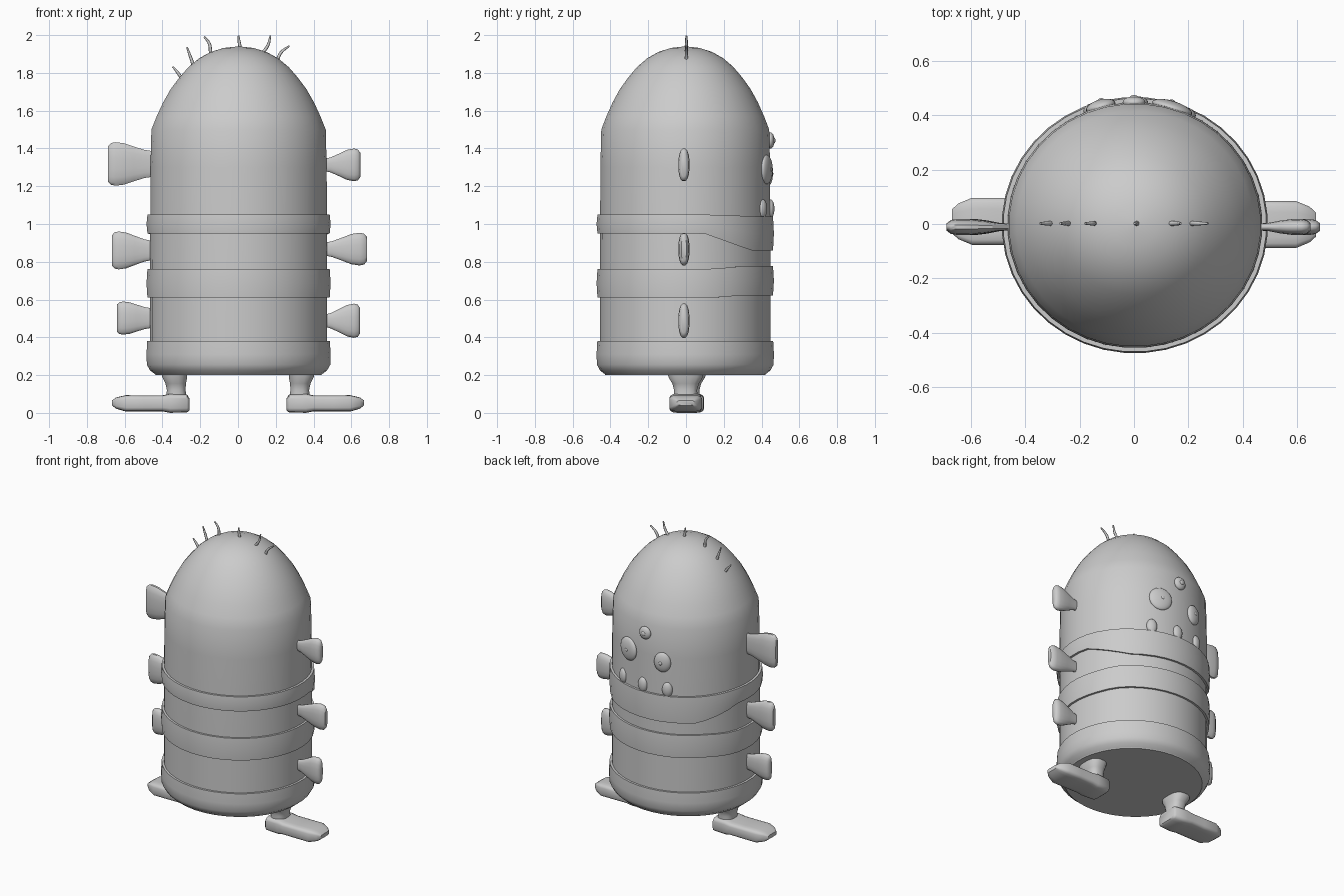
import bpy, bmesh
from math import sin, cos, pi, radians, copysign, sqrt

if "Cube" in bpy.data.objects:
    bpy.data.objects.remove(bpy.data.objects["Cube"])

CX, CY = 0.003, -0.004      # body axis
ASPECT = 0.963              # depth / width of body
SEG = 40


def smooth(ob, angle=35):
    bpy.ops.object.select_all(action='DESELECT')
    bpy.context.view_layer.objects.active = ob
    ob.select_set(True)
    bpy.ops.object.shade_smooth_by_angle(angle=radians(angle))


def loft(name, rings, closed=False, angle=35):
    """Skin a list of point rings; cap the ends, or join last to first."""
    bm = bmesh.new()
    vs = [[bm.verts.new(p) for p in ring] for ring in rings]
    n = len(vs[0])
    pairs = list(zip(vs, vs[1:])) + ([(vs[-1], vs[0])] if closed else [])
    for a, b in pairs:
        for i in range(n):
            j = (i + 1) % n
            bm.faces.new((a[i], a[j], b[j], b[i]))
    if not closed:
        bm.faces.new(vs[0])
        bm.faces.new(vs[-1])
    bmesh.ops.recalc_face_normals(bm, faces=bm.faces)
    me = bpy.data.meshes.new(name)
    bm.to_mesh(me)
    bm.free()
    ob = bpy.data.objects.new(name, me)
    bpy.context.collection.objects.link(ob)
    smooth(ob, angle)
    return ob


def oval(n, a, b, power=1.0):
    """Ellipse points; power below 1 makes it boxier."""
    pts = []
    for i in range(n):
        t = 2 * pi * (i + 0.5) / n
        c, s = cos(t), sin(t)
        pts.append((a * copysign(abs(c) ** power, c), b * copysign(abs(s) ** power, s)))
    return pts


def body_ring(r, z):
    """Horizontal ring round the body; z may depend on the y position."""
    ring = []
    for u, v in oval(SEG, r, r * ASPECT):
        ring.append((CX + u, CY + v, z(v) if callable(z) else z))
    return ring


# Body with domed head
profile = [(0.44, 0.20), (0.47, 0.24), (0.47, 0.8), (0.468, 1.3), (0.463, 1.5),
           (0.435, 1.57), (0.40, 1.645), (0.36, 1.715), (0.315, 1.775), (0.265, 1.832),
           (0.21, 1.877), (0.15, 1.91), (0.08, 1.932), (0.005, 1.94)]
loft("body", [body_ring(r, z) for r, z in profile])


def ramp(flat, face, y0, y1):
    """Height that changes from flat to face towards the face side (+y)."""
    return lambda y: flat + (face - flat) * min(1, max(0, (y - y0) / (y1 - y0)))


# Bands, the top one sagging into a lower lip
for name, lo, hi in (("lip_band", ramp(0.95, 0.86, 0.1, 0.35), ramp(1.05, 1.04, 0.1, 0.4)),
                     ("waist_band", ramp(0.61, 0.622, 0.15, 0.3), ramp(0.762, 0.777, 0.15, 0.3))):
    loft(name, [body_ring(0.45, lo), body_ring(0.484, lo), body_ring(0.489, lambda y: (lo(y) + hi(y)) / 2),
                body_ring(0.484, hi), body_ring(0.45, hi)], closed=True)
loft("base_band", [body_ring(r, z) for r, z in
                   ((0.42, 0.2), (0.437, 0.2), (0.47, 0.225), (0.487, 0.255),
                    (0.489, 0.31), (0.485, 0.38), (0.45, 0.38))], closed=True)

# Side fins: side, tip x, centre z, root half height, tip half height
for i, (side, tip, zc, h0, h1) in enumerate((
        (1, 0.648, 1.313, 0.036, 0.088), (1, 0.683, 0.867, 0.037, 0.088), (1, 0.647, 0.488, 0.036, 0.092),
        (-1, 0.688, 1.318, 0.072, 0.117), (-1, 0.668, 0.86, 0.055, 0.102), (-1, 0.64, 0.502, 0.055, 0.089))):
    rings = []
    for t, k, hy in ((-0.15, -0.15, 0.012), (0.15, 0.1, 0.015), (0.4, 0.5, 0.024), (0.62, 0.87, 0.029),
                     (0.82, 1.0, 0.03), (0.93, 0.9, 0.026), (1.0, 0.55, 0.014)):
        x = 0.465 + (tip - 0.465) * t
        hz = h0 + (h1 - h0) * k
        rings.append([(side * x, -0.011 + u, zc + v) for u, v in oval(16, hy, hz, 0.85)])
    loft(f"fin_{i + 1}", rings, angle=50)

# Legs and outward-pointing feet
for side, yc in ((1, -0.002), (-1, 0.01)):
    name = "right" if side > 0 else "left"
    leg = [(0.335, 0.068, 0.10, 0.23), (0.335, 0.067, 0.098, 0.19), (0.33, 0.055, 0.075, 0.155),
           (0.327, 0.05, 0.065, 0.12), (0.327, 0.06, 0.07, 0.06)]
    loft(f"{name}_leg", [[(side * (x + u), v * 0.95 + yc, z) for u, v in oval(16, hx, hy, 0.75)]
                         for x, hx, hy, z in leg])
    foot = [(0.258, 0.012, 0.078, 0.070), (0.27, 0.002, 0.098, 0.083), (0.36, 0.0, 0.102, 0.087),
            (0.40, 0.008, 0.093, 0.087), (0.50, 0.007, 0.093, 0.087), (0.595, 0.007, 0.094, 0.087),
            (0.645, 0.022, 0.082, 0.066), (0.668, 0.04, 0.066, 0.045)]
    loft(f"{name}_foot", [[(side * x, yc + u, (lo + hi) / 2 + v) for u, v in oval(16, hy, (hi - lo) / 2, 0.4)]
                          for x, lo, hi, hy in foot], angle=45)


def bead(name, x, z, rx, ry, rz, out=0.0):
    """Flattened ball sitting on the back surface of the body, facing outwards."""
    y = ASPECT * sqrt(0.468 ** 2 - x * x) + CY + out
    bpy.ops.mesh.primitive_uv_sphere_add(segments=20, ring_count=12, radius=1, location=(x, y, z))
    ob = bpy.context.object
    ob.name = name
    ob.scale = (rx, ry, rz)
    ob.rotation_euler.z = -x / 0.46
    smooth(ob, 60)


# Eyes with pupils
for name, x, z, rx, ry, rz, p in (("large_eye", 0.14, 1.288, 0.077, 0.026, 0.078, 0.012),
                                  ("medium_eye", -0.122, 1.265, 0.056, 0.026, 0.067, 0.012),
                                  ("small_eye", 0.0, 1.442, 0.042, 0.022, 0.043, 0.015)):
    bead(name, x, z, rx, ry, rz)
    bead(name + "_pupil", x, z, p, 0.008, p, ry - 0.003)

# Teeth rising from the lip
for i, x in enumerate((0.195, 0.018, -0.153)):
    bead(f"tooth_{i + 1}", x, 1.08, 0.034, 0.022, 0.05)

# Hair wisps: base, bend and tip in the x-z plane
for i, pts in enumerate((((-0.295, 1.765), (-0.318, 1.80), (-0.345, 1.833)),
                         ((-0.235, 1.835), (-0.25, 1.88), (-0.27, 1.935)),
                         ((-0.145, 1.90), (-0.152, 1.955), (-0.18, 1.992)),
                         ((0.012, 1.93), (0.006, 1.965), (0.003, 1.997)),
                         ((0.125, 1.90), (0.158, 1.945), (0.172, 1.997)),
                         ((0.205, 1.86), (0.228, 1.908), (0.272, 1.943)))):
    cu = bpy.data.curves.new(f"hair_{i + 1}", 'CURVE')
    cu.dimensions = '3D'
    cu.bevel_depth = 0.009
    cu.bevel_resolution = 2
    cu.resolution_u = 5
    cu.use_fill_caps = True
    sp = cu.splines.new('BEZIER')
    sp.bezier_points.add(2)
    for bp, (x, z), r in zip(sp.bezier_points, pts, (1.0, 0.9, 0.5)):
        bp.co = (x, 0.002, z)
        bp.radius = r
        bp.handle_left_type = bp.handle_right_type = 'AUTO'
    bpy.context.collection.objects.link(bpy.data.objects.new(cu.name, cu))
